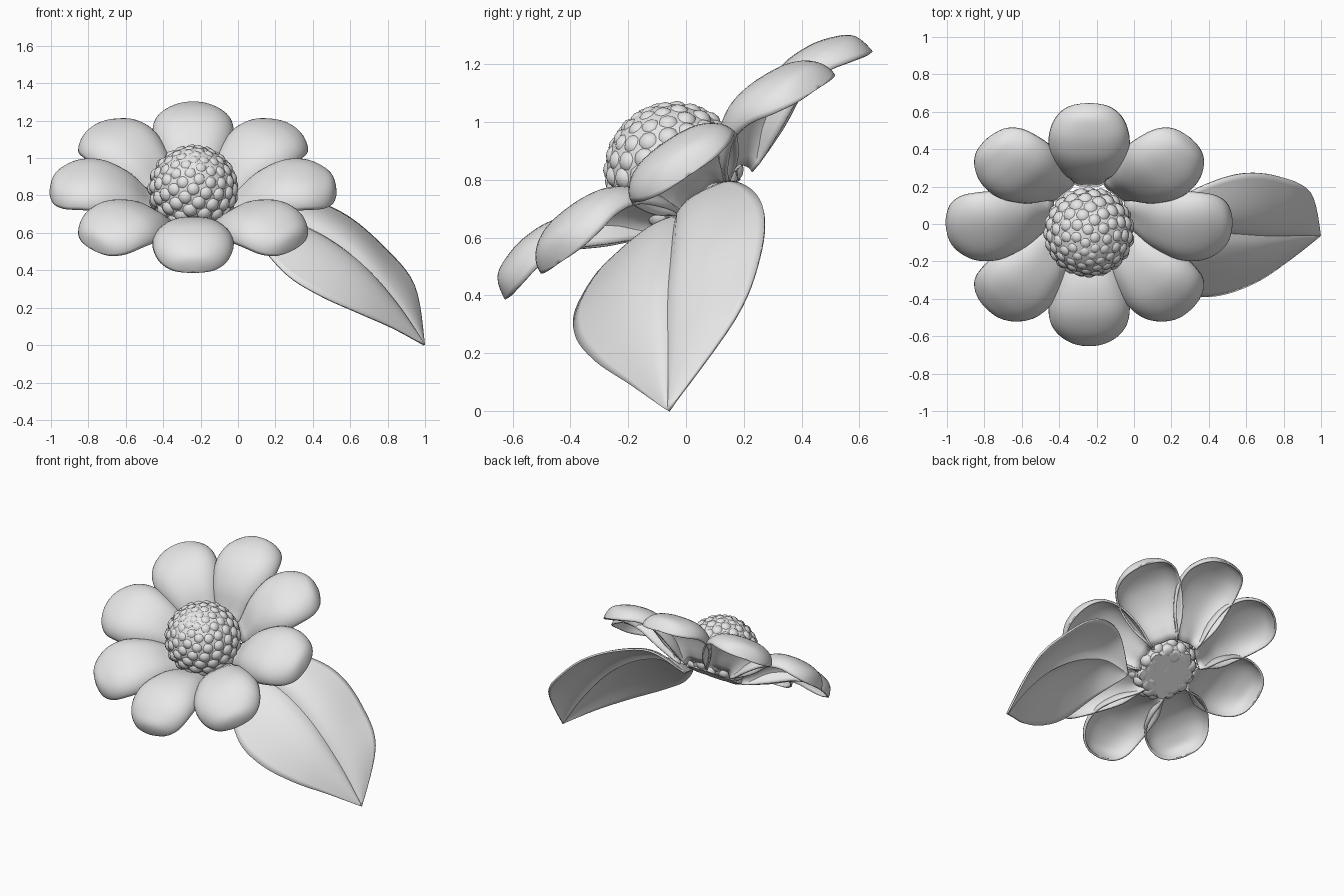
import bpy, bmesh, math
from mathutils import Matrix, Vector

cube = bpy.data.objects.get("Cube")
if cube:
    bpy.data.objects.remove(cube)

grey = bpy.data.materials.new("light grey")
grey.use_nodes = True
grey.diffuse_color = (0.8, 0.8, 0.8, 1)
grey.node_tree.nodes["Principled BSDF"].inputs["Base Color"].default_value = grey.diffuse_color


def spline(stations, t):
    """Smooth interpolation through evenly spaced stations, t from 0 to 1."""
    last = len(stations) - 1
    i = min(int(t * last), last - 1)
    f = t * last - i
    p0, p1, p2, p3 = (Vector(stations[max(0, min(last, i + k))]) for k in (-1, 0, 1, 2))
    m1, m2 = (p2 - p0) / 2, (p3 - p1) / 2
    d = p2 - p1
    return p1 + m1 * f + (3 * d - 2 * m1 - m2) * f ** 2 + (m1 + m2 - 2 * d) * f ** 3


def finish(name, bm, thickness=0):
    """Turn a bmesh into a smooth shaded object."""
    mesh = bpy.data.meshes.new(name)
    bm.to_mesh(mesh)
    bm.free()
    mesh.materials.append(grey)
    obj = bpy.data.objects.new(name, mesh)
    bpy.context.collection.objects.link(obj)
    bpy.ops.object.select_all(action="DESELECT")
    obj.select_set(True)
    bpy.context.view_layer.objects.active = obj
    bpy.ops.object.shade_smooth_by_angle(angle=math.radians(50))
    if thickness:
        shell = obj.modifiers.new("shell", "SOLIDIFY")
        shell.thickness = thickness
        shell.offset = 0
    return obj


def surface(point, rows, columns):
    """Grid of quads over point(t, s), t along and s across."""
    bm = bmesh.new()
    grid = [[bm.verts.new(point(i / rows, j / columns)) for j in range(columns + 1)]
            for i in range(rows + 1)]
    for a, b in zip(grid, grid[1:]):
        for j in range(columns):
            bm.faces.new((a[j], b[j], b[j + 1], a[j + 1]))
    bmesh.ops.remove_doubles(bm, verts=bm.verts, dist=0.0002)
    bmesh.ops.recalc_face_normals(bm, faces=bm.faces)
    return bm


# Flower head frame, tipped towards the front
head = Matrix.Translation((-0.24, 0, 0.83)) @ Matrix.Rotation(math.radians(34), 4, "X")

# Petal stations: half width, ridge height, rim height
PETAL = [(.08, -.07, -.13), (.165, .065, -.07), (.207, .125, -.005), (.207, .127, .012),
         (.172, .1, -.005), (.103, .06, -.018), (0, -.018, -.018)]


def petal_point(t, s):
    half, ridge, rim = spline(PETAL, t)
    angle = math.pi * s
    arch = math.sin(angle)
    groove = 0.02 * (1 - t) * arch ** 6
    reach = 0.19 + 0.572 * math.sin(t * math.pi / 2)
    return (reach, half * math.cos(angle), rim + (ridge - rim) * arch - groove)


for n in range(8):
    petal = finish(f"petal_{n + 1}", surface(petal_point, 24, 20), 0.012)
    petal.matrix_world = head @ Matrix.Rotation(n * math.pi / 4, 4, "Z")

# Seed head: a core ball covered by a spiral of florets, cut flat underneath
bm = bmesh.new()
bmesh.ops.create_icosphere(bm, subdivisions=4, radius=0.228)
COUNT = 135
for k in range(COUNT):
    f = (k + 0.5) / COUNT
    z = 1 - 2 * f ** 1.15
    ring = math.sqrt(1 - z * z)
    turn = k * math.pi * (3 - math.sqrt(5))
    spot = Vector((ring * math.cos(turn), ring * math.sin(turn), z)) * 0.2
    size = 0.037 + 0.01 * min(1, 2 * f)
    bmesh.ops.create_icosphere(bm, subdivisions=2, radius=size,
                               matrix=Matrix.Translation(spot))
for vert in bm.verts:
    vert.co.z = max(vert.co.z, -0.16)
seed_head = finish("seed_head", bm)
seed_head.matrix_world = head @ Matrix.Translation((0, -0.035, 0.03))

# Leaf outline: front edge, midrib and back edge from the base to the tip
FRONT = [(.03, -.03, .62), (.12, -.25, .53), (.27, -.37, .37), (.45, -.38, .26),
         (.65, -.31, .17), (.83, -.19, .09), (.995, -.06, 0)]
MIDRIB = [(.03, -.02, .63), (.2, -.03, .67), (.38, -.04, .62), (.55, -.05, .52),
          (.7, -.06, .39), (.86, -.06, .2), (.995, -.06, 0)]
BACK = [(.04, -.01, .64), (.2, .11, .78), (.38, .21, .775), (.58, .27, .69),
        (.77, .255, .53), (.94, .17, .32), (.995, -.06, 0)]
LEAF_UP = Vector((.45, -.52, .72))


def leaf_point(t, s):
    side = 2 * s - 1
    edge = spline(FRONT if side < 0 else BACK, t)
    puff = 0.045 * math.sin(math.pi * abs(side) ** 0.7) * math.sin(math.pi * t)
    return spline(MIDRIB, t).lerp(edge, abs(side)) + LEAF_UP * puff


finish("leaf", surface(leaf_point, 36, 24), 0.012)
